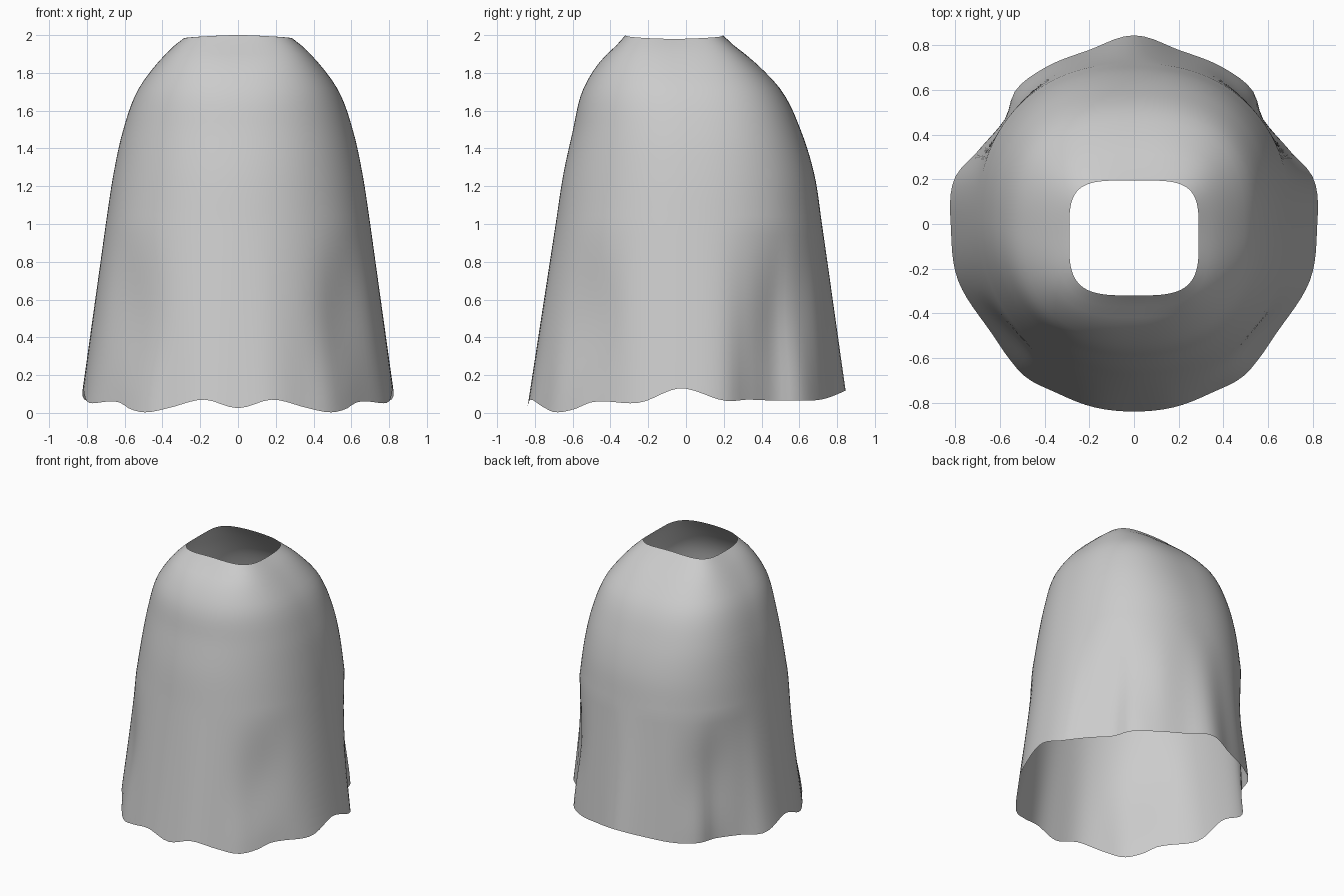
import bpy, bmesh
from math import sin, cos, pi, radians, degrees

if "Cube" in bpy.data.objects:
    bpy.data.objects.remove(bpy.data.objects["Cube"])

# Body profile: z, half width, front y, back y, squareness of front and back halves
PROFILE = [
    (1.00, 0.70, -0.69, 0.72, 2.1, 2.25),
    (1.26, 0.66, -0.65, 0.68, 2.12, 2.35),
    (1.49, 0.61, -0.60, 0.61, 2.2, 2.5),
    (1.70, 0.535, -0.55, 0.51, 2.35, 2.7),
    (1.86, 0.42, -0.455, 0.36, 2.7, 3.1),
    (1.99, 0.29, -0.32, 0.195, 3.6, 4.2),
]
# Hem, right half from front to back: angle, radius, height
HALF = [
    (-90, 0.84, 0.025), (-77.6, 0.84, 0.07), (-65, 0.832, 0.03),
    (-55, 0.84, 0.003), (-46, 0.82, 0.02), (-39, 0.805, 0.055),
    (-32, 0.805, 0.06), (-17, 0.828, 0.055), (-2, 0.82, 0.13),
    (14, 0.83, 0.065), (25, 0.772, 0.07), (39, 0.745, 0.065),
    (48.5, 0.80, 0.065), (60, 0.806, 0.068), (75.6, 0.805, 0.09),
    (90, 0.845, 0.118),
]
HEM = HALF + [(180 - a, r, z) for a, r, z in HALF[-2:0:-1]]
HEM = [(a - 360, r, z) for a, r, z in HEM[-2:]] + HEM + [(a + 360, r, z) for a, r, z in HEM[:3]]


def curve(table, x):
    """Smooth interpolation through the rows of a table, keyed on column 0."""
    i = max(j for j in range(len(table) - 1) if table[j][0] <= x + 1e-9 or j == 0)
    p1, p2 = table[i], table[i + 1]
    p0, p3 = table[max(i - 1, 0)], table[min(i + 2, len(table) - 1)]
    h = p2[0] - p1[0]
    t = (x - p1[0]) / h
    out = []
    for k in range(1, len(p1)):
        m1 = (p2[k] - p0[k]) / (p2[0] - p0[0]) * h
        m2 = (p3[k] - p1[k]) / (p3[0] - p1[0]) * h
        out.append((2*t**3 - 3*t*t + 1) * p1[k] + (t**3 - 2*t*t + t) * m1
                   + (3*t*t - 2*t**3) * p2[k] + (t**3 - t*t) * m2)
    return out


def section(z, ang):
    """Point on the rounded-square body section."""
    w, front, back, nf, nb = curve(PROFILE, z)
    cy, d = (front + back) / 2, (back - front) / 2
    c, s = cos(ang), sin(ang)
    n = nb if s > 0 else nf
    r = ((abs(c) / w)**n + (abs(s) / d)**n)**(-1 / n)
    return r * c, cy + r * s, z


def fold(ang, s):
    """Soft valleys on the four diagonals of the skirt."""
    return 0.025 * sin(pi * s)**2 * max(0, -cos(4 * ang))**2


# Draped cloth shell, open at neck and hem
N, LOW, HIGH = 120, 16, 22
bm = bmesh.new()
rings = []
for row in range(LOW + HIGH + 1):
    ring = []
    for i in range(N):
        ang = -pi / 2 + 2 * pi * i / N
        if row < LOW:
            s = 1 - row / LOW
            x, y, z = section(1.0, ang)
            hr, hz = curve(HEM, degrees(ang))
            f = fold(ang, s)
            x += (hr * cos(ang) - x) * s - f * cos(ang)
            y += (hr * sin(ang) - y) * s - f * sin(ang)
            z += (hz - z) * s
        else:
            x, y, z = section(1.0 + 0.99 * (row - LOW) / HIGH, ang)
            if row == LOW + HIGH:
                z -= 0.01 * cos(2 * ang)
        ring.append(bm.verts.new((x, y, z)))
    rings.append(ring)
for a, b in zip(rings, rings[1:]):
    for i in range(N):
        j = (i + 1) % N
        bm.faces.new((a[i], a[j], b[j], b[i]))
mesh = bpy.data.meshes.new("draped_cloak")
bm.to_mesh(mesh)
bm.free()
cloak = bpy.data.objects.new("draped_cloak", mesh)
bpy.context.collection.objects.link(cloak)
mesh.shade_smooth()
